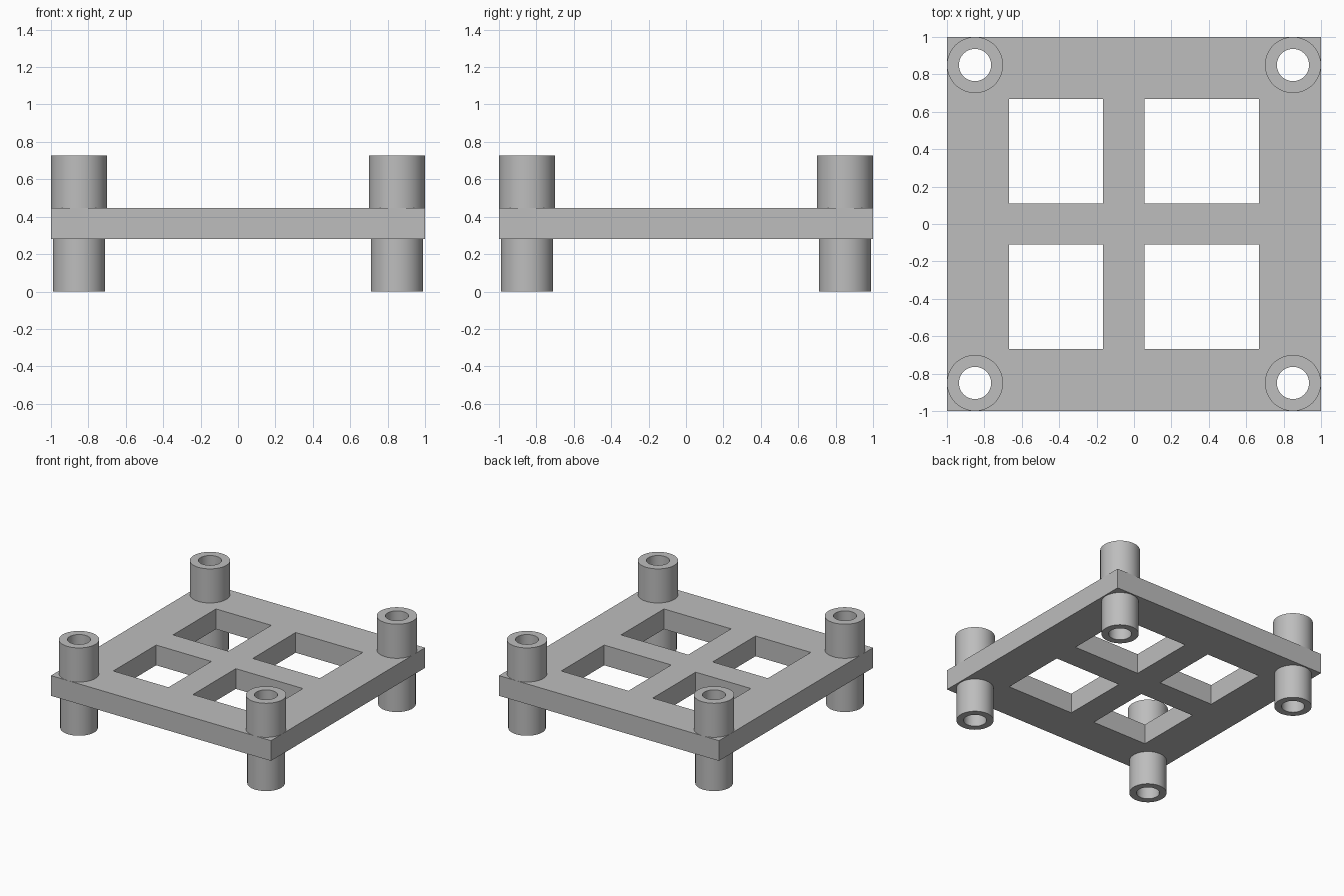
import bpy
import bmesh
from math import radians
from mathutils import Matrix, Vector

cube = bpy.data.objects.get("Cube")
if cube:
    bpy.data.objects.remove(cube, do_unlink=True)

PLATE_BOTTOM, PLATE_TOP, HEIGHT = 0.28, 0.446, 0.726
POST = 0.85          # post centre offset on x and y
BORE = 0.086
SIDES = 64

grey = bpy.data.materials.new("plain grey")
grey.use_nodes = True
colour = (0.51, 0.51, 0.51, 1)
grey.diffuse_color = colour
grey.node_tree.nodes["Principled BSDF"].inputs["Base Color"].default_value = colour


def finish(name, bm):
    """Turn a bmesh into a named grey object."""
    bmesh.ops.recalc_face_normals(bm, faces=bm.faces)
    mesh = bpy.data.meshes.new(name)
    bm.to_mesh(mesh)
    bm.free()
    mesh.materials.append(grey)
    obj = bpy.data.objects.new(name, mesh)
    bpy.context.collection.objects.link(obj)
    return obj


def add_box(bm, low, high):
    low, high = Vector(low), Vector(high)
    matrix = Matrix.Translation((low + high) / 2) @ Matrix.Diagonal((*(high - low), 1))
    bmesh.ops.create_cube(bm, size=1, matrix=matrix)


def tube(name, x, y, radius, low, high):
    """Spin a rectangular wall section into a hollow post."""
    bm = bmesh.new()
    section = [(BORE, low), (radius, low), (radius, high), (BORE, high)]
    verts = [bm.verts.new((x + r, y, z)) for r, z in section]
    edges = [bm.edges.new((verts[i], verts[(i + 1) % 4])) for i in range(4)]
    bmesh.ops.spin(bm, geom=verts + edges, cent=(x, y, 0), axis=(0, 0, 1),
                   angle=radians(360), steps=SIDES, use_merge=True)
    bmesh.ops.remove_doubles(bm, verts=bm.verts, dist=0.0001)
    obj = finish(name, bm)
    bpy.ops.object.select_all(action="DESELECT")
    obj.select_set(True)
    bpy.context.view_layer.objects.active = obj
    bpy.ops.object.shade_smooth_by_angle(angle=radians(30))


corners = [(side, end, x, y)
           for side, x in (("right", -POST), ("left", POST))
           for end, y in (("front", -POST), ("back", POST))]

# Square plate
bm = bmesh.new()
add_box(bm, (-1, -1, PLATE_BOTTOM), (1, 1, PLATE_TOP))
plate = finish("plate", bm)

# Four windows and four corner bores cut through the plate
bm = bmesh.new()
for x0, x1 in ((-0.667, -0.165), (0.057, 0.667)):
    for y0, y1 in ((-0.667, -0.11), (0.11, 0.667)):
        add_box(bm, (x0, y0, 0), (x1, y1, HEIGHT))
for side, end, x, y in corners:
    bmesh.ops.create_cone(bm, cap_ends=True, segments=SIDES, radius1=BORE, radius2=BORE,
                          depth=HEIGHT, matrix=Matrix.Translation((x, y, HEIGHT / 2)))
cutter = finish("plate_cutter", bm)
cutter.hide_render = True

cut = plate.modifiers.new("openings", "BOOLEAN")
cut.operation = "DIFFERENCE"
cut.solver = "EXACT"
cut.object = cutter
bpy.ops.object.select_all(action="DESELECT")
plate.select_set(True)
bpy.context.view_layer.objects.active = plate
bpy.ops.object.modifier_apply(modifier=cut.name)
bpy.data.objects.remove(cutter, do_unlink=True)
bpy.ops.object.shade_smooth_by_angle(angle=radians(30))

# Hollow posts: wider above the plate, slimmer below
for side, end, x, y in corners:
    tube(f"{end}_{side}_upper_post", x, y, 0.15, PLATE_TOP, HEIGHT)
    tube(f"{end}_{side}_lower_post", x, y, 0.14, 0, PLATE_BOTTOM)
